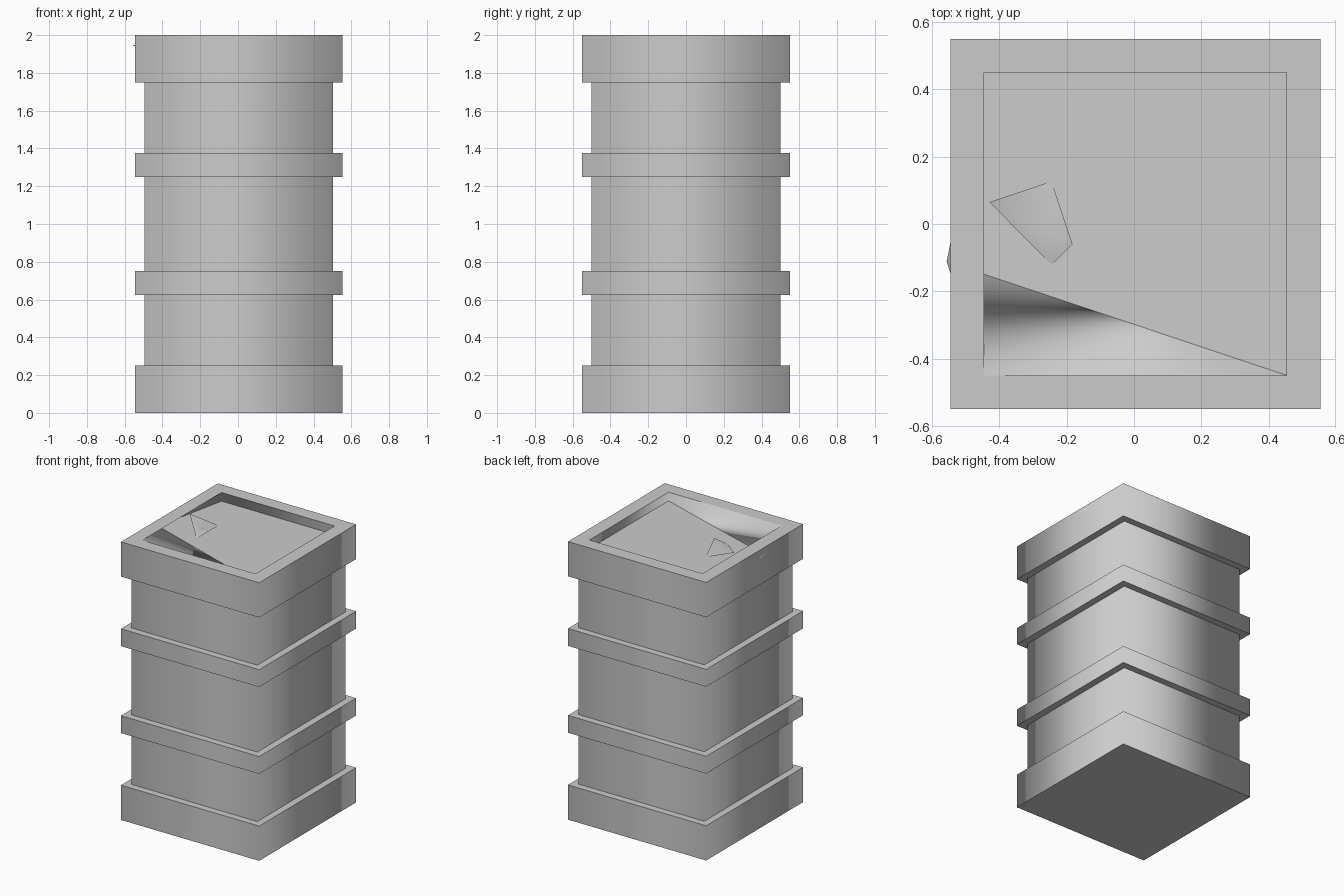
import bpy, bmesh

if "Cube" in bpy.data.objects:
    bpy.data.objects.remove(bpy.data.objects["Cube"])

CX = 0.004  # small offset so that the poking corner stays inside the bounds


def finish(bm, name):
    bm.normal_update()
    me = bpy.data.meshes.new(name)
    bm.to_mesh(me)
    bm.free()
    ob = bpy.data.objects.new(name, me)
    bpy.context.collection.objects.link(ob)
    return ob


def square_loop(bm, half, z):
    return [bm.verts.new((CX + sx * half, sy * half, z))
            for sx, sy in ((-1, -1), (1, -1), (1, 1), (-1, 1))]


# Square barrel: stacked (half width, height) profile, from base to inner floor
profile = [(0.55, 0), (0.55, 0.25), (0.5, 0.25), (0.5, 0.625),
           (0.55, 0.625), (0.55, 0.75), (0.5, 0.75), (0.5, 1.25),
           (0.55, 1.25), (0.55, 1.375), (0.5, 1.375), (0.5, 1.75),
           (0.55, 1.75), (0.55, 2), (0.45, 2), (0.45, 1.9375)]
bm = bmesh.new()
loops = [square_loop(bm, h, z) for h, z in profile]
bm.faces.new(loops[0][::-1])
for a, b in zip(loops, loops[1:]):
    upright = abs(a[0].co.z - b[0].co.z) > 0.01
    for i in range(4):
        j = (i + 1) % 4
        f = bm.faces.new((a[i], a[j], b[j], b[i]))
        f.smooth = upright
bm.faces.new(loops[-1])

# Only the vertical corners are shaded smoothly; ring edges stay sharp
for lp in loops:
    for i in range(4):
        bm.edges.get((lp[i], lp[(i + 1) % 4])).smooth = False

# Bent corner of the inner floor that pokes through the side
loops[-1][0].co = (-0.557, -0.112, 1.943)
finish(bm, "barrel")

# Small tilted hollow shard lying on the floor
bm = bmesh.new()
tip = bm.verts.new((-0.307, 0.002, 1.955))
rim = [bm.verts.new(p) for p in ((-0.43, 0.065, 1.998), (-0.245, -0.122, 1.94),
                                 (-0.183, -0.06, 1.99), (-0.245, 0.127, 1.94))]
for i in range(4):
    f = bm.faces.new((tip, rim[i], rim[(i + 1) % 4]))
    f.smooth = True
finish(bm, "shard")
